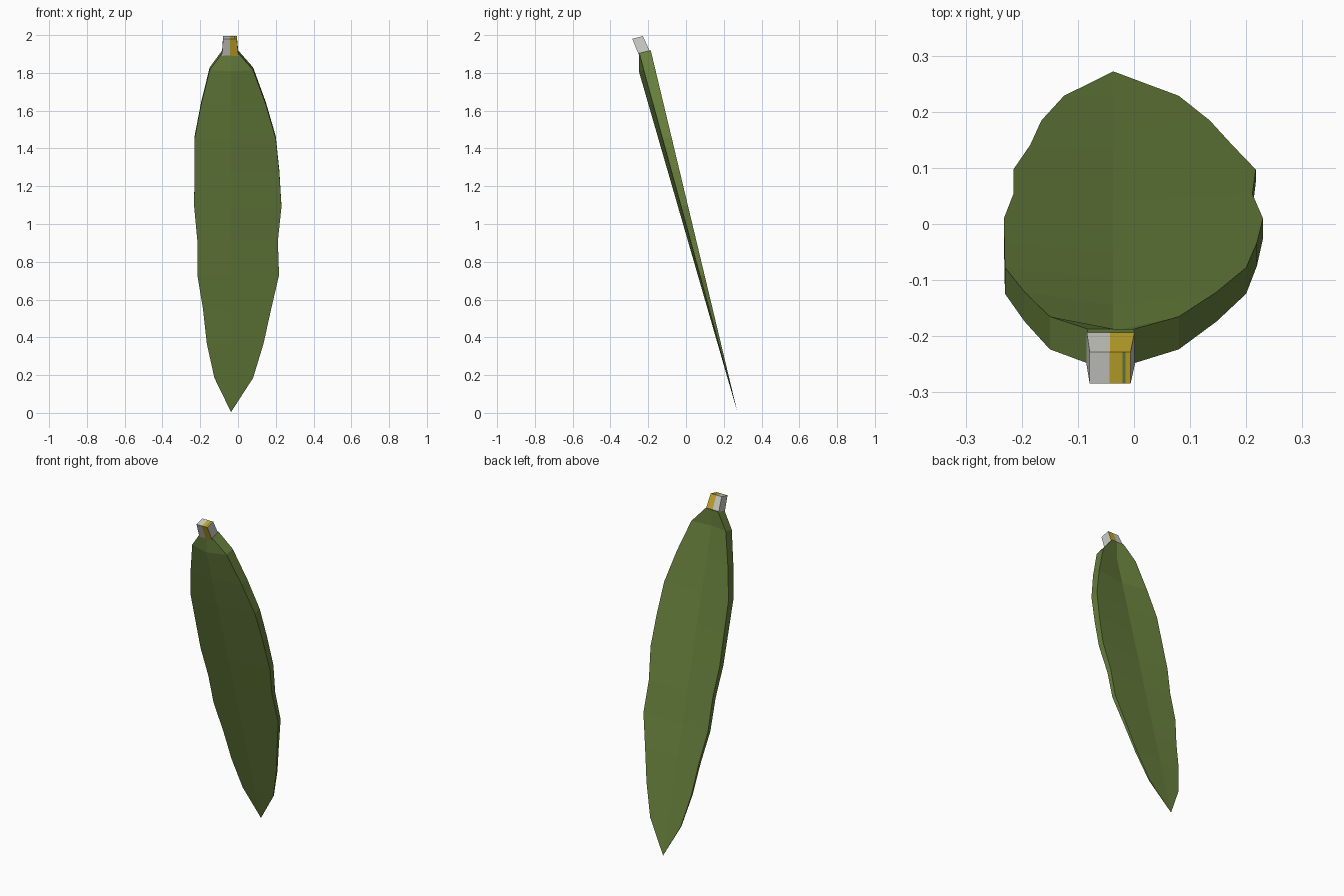
import bpy, bmesh
from mathutils import Vector

if "Cube" in bpy.data.objects:
    bpy.data.objects.remove(bpy.data.objects["Cube"])


def material(name, rgb):
    m = bpy.data.materials.new(name)
    m.diffuse_color = (*rgb, 1.0)
    m.use_nodes = True
    m.node_tree.nodes["Principled BSDF"].inputs["Base Color"].default_value = m.diffuse_color
    return m


GREEN = material("leaf green", (0.135, 0.21, 0.045))
YELLOW = material("stem yellow", (0.56, 0.40, 0.025))
WHITE = material("stem white", (0.62, 0.62, 0.58))

NORMAL = Vector((0, 0.972, 0.236))    # direction the back of the leaf faces
AXIS = Vector((0, -0.236, 0.972))     # from the tip towards the stem
MID = -0.037                          # centre line


def finish(bm, name, mats):
    bmesh.ops.remove_doubles(bm, verts=bm.verts, dist=0.0005)
    bmesh.ops.recalc_face_normals(bm, faces=bm.faces)
    me = bpy.data.meshes.new(name)
    bm.to_mesh(me)
    bm.free()
    for m in mats:
        me.materials.append(m)
    ob = bpy.data.objects.new(name, me)
    bpy.context.collection.objects.link(ob)
    return ob


# Leaf blade: wedge-thick, V-folded along the centre; (step, left x, right x)
outline = [(0, MID, MID), (1, -0.125, 0.08), (2, -0.165, 0.135),
           (3, -0.185, 0.175), (4, -0.215, 0.217), (5, -0.215, 0.211),
           (6, -0.232, 0.23), (7, -0.231, 0.219), (8, -0.23, 0.2),
           (9, -0.195, 0.147), (10, -0.15, 0.08), (10.5, -0.083, 0.0)]
bm = bmesh.new()
rings = []
for i, left, right in outline:
    y, z = 0.272 - 0.0437 * i, 0.004 + 0.1825 * i
    thick = 0.006 * i
    fold = 0.0027 * i if i <= 10 else 0.0
    ring = []
    for x, depth in ((left, 0), (MID, fold), (right, 0),
                     (right, thick), (MID, thick + fold), (left, thick)):
        ring.append(bm.verts.new(Vector((x, y, z)) - NORMAL * depth))
    rings.append(ring)
tip = bm.verts.new(rings[0][0].co)
for v in rings[0]:
    bm.verts.remove(v)
for k in range(6):
    bm.faces.new((tip, rings[1][k], rings[1][(k + 1) % 6]))
for a, b in zip(rings[1:], rings[2:]):
    for k in range(6):
        n = (k + 1) % 6
        bm.faces.new((a[k], a[n], b[n], b[k]))
bm.faces.new(rings[-1])
finish(bm, "leaf_blade", [GREEN])

# Stem stub: tapered block, white left half, yellow right half, white right side
bm = bmesh.new()
cuts = [0.0, 0.49, 0.8, 0.88, 1.0]
base = Vector((0, -0.19, 1.915))
cols = []
for c in cuts:
    low, high = -0.085 + 0.087 * c, -0.079 + 0.073 * c
    cols.append([bm.verts.new(base + Vector((x, 0, 0)) + AXIS * h - NORMAL * d)
                 for x, h, d in ((low, -0.01, 0.0), (high, 0.086, 0.018),
                                 (high, 0.086, 0.076), (low, -0.01, 0.062))])
for j in range(4):
    a, b = cols[j], cols[j + 1]
    for k in range(4):
        n = (k + 1) % 4
        f = bm.faces.new((a[k], a[n], b[n], b[k]))
        f.material_index = 0 if j == 0 else 1
        if k == 1 and j == 2:          # thin green stripe on the cut end
            f.material_index = 2
bm.faces.new(cols[0])
bm.faces.new(cols[-1])
finish(bm, "stem_stub", [WHITE, YELLOW, GREEN])
